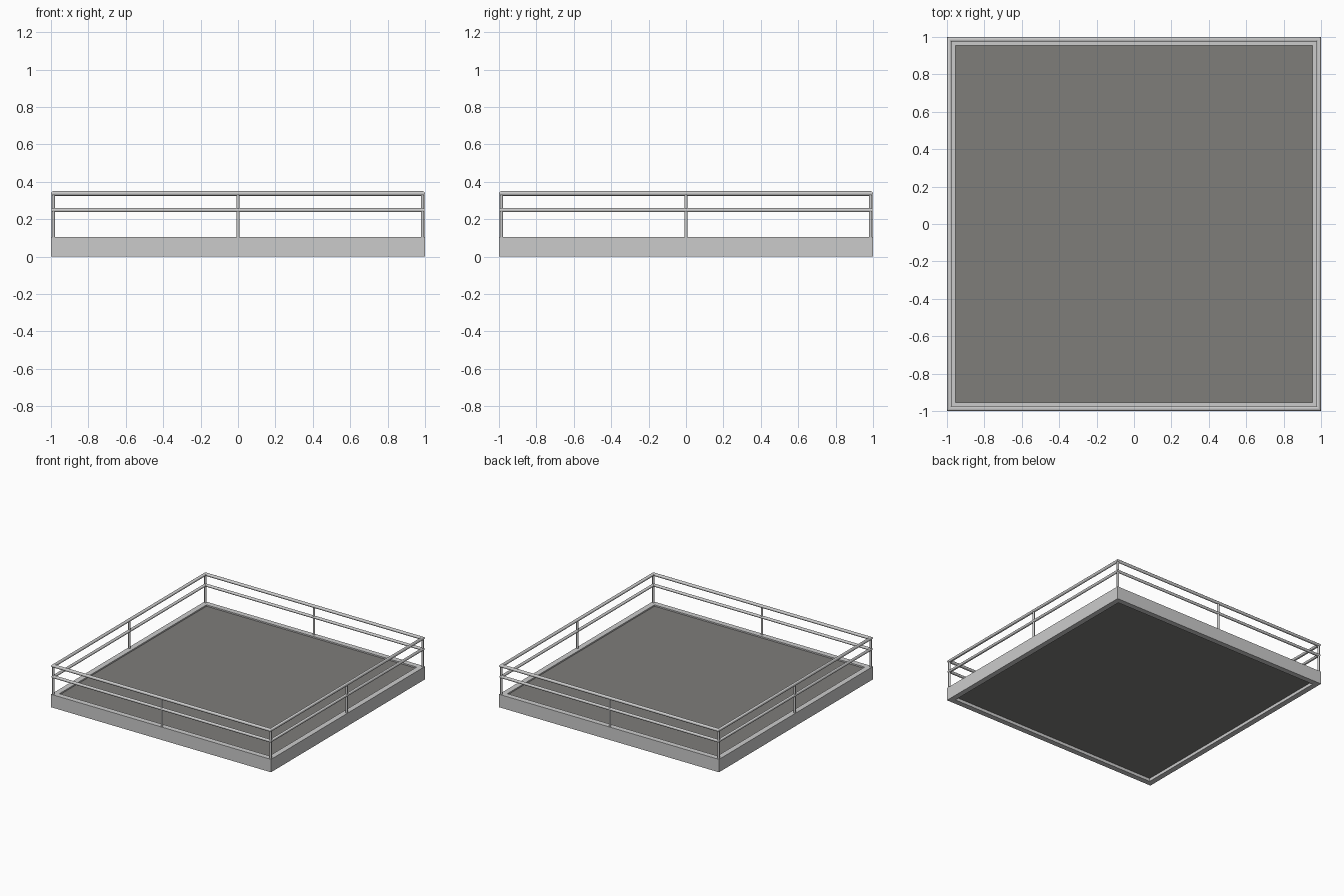
import bpy, bmesh, math

if "Cube" in bpy.data.objects:
    bpy.data.objects.remove(bpy.data.objects["Cube"])


def material(name, rgb):
    m = bpy.data.materials.new(name)
    m.diffuse_color = (*rgb, 1)
    m.use_nodes = True
    m.node_tree.nodes["Principled BSDF"].inputs["Base Color"].default_value = m.diffuse_color
    return m


METAL = material("light grey metal", (0.60, 0.60, 0.60))
DECK = material("dark grey deck", (0.21, 0.205, 0.195))


def square_loop(name, profile, mat, smooth=False):
    """Sweep an (outward offset, z) profile around a mitred square."""
    bm = bmesh.new()
    rings = [[bm.verts.new((sx * r, sy * r, z)) for r, z in profile]
             for sx, sy in ((-1, -1), (1, -1), (1, 1), (-1, 1))]
    n = len(profile)
    for i in range(4):
        a, b = rings[i], rings[(i + 1) % 4]
        for j in range(n):
            k = (j + 1) % n
            bm.faces.new((a[j], b[j], b[k], a[k])).smooth = smooth
    bmesh.ops.recalc_face_normals(bm, faces=bm.faces[:])
    if smooth:
        for e in bm.edges:
            if e.calc_face_angle(0) > math.radians(40):
                e.smooth = False
    me = bpy.data.meshes.new(name)
    bm.to_mesh(me)
    bm.free()
    ob = bpy.data.objects.new(name, me)
    bpy.context.collection.objects.link(ob)
    me.materials.append(mat)
    return ob


def circle(r, z, radius, n=12):
    return [(r + radius * math.cos(2 * math.pi * i / n),
             z + radius * math.sin(2 * math.pi * i / n)) for i in range(n)]


# Outer frame
square_loop("frame", [(1, 0), (1, 0.106), (0.955, 0.106), (0.955, 0)], METAL)

# Recessed deck
bpy.ops.mesh.primitive_cube_add(size=1, location=(0, 0, 0.06))
deck = bpy.context.object
deck.name = "deck"
deck.scale = (1.912, 1.912, 0.07)
deck.data.materials.append(DECK)

# Guard rails
square_loop("top_rail", circle(0.987, 0.338, 0.0125), METAL, True)
square_loop("middle_rail", circle(0.987, 0.249, 0.0115), METAL, True)

# Posts at corners and side centres
for x in (-1, 0, 1):
    for y in (-1, 0, 1):
        if x or y:
            bpy.ops.mesh.primitive_cylinder_add(
                vertices=12, radius=0.009, depth=0.236,
                location=(x * 0.987, y * 0.987, 0.22))
            post = bpy.context.object
            post.name = "post"
            post.data.materials.append(METAL)
            bpy.ops.object.shade_smooth_by_angle()
